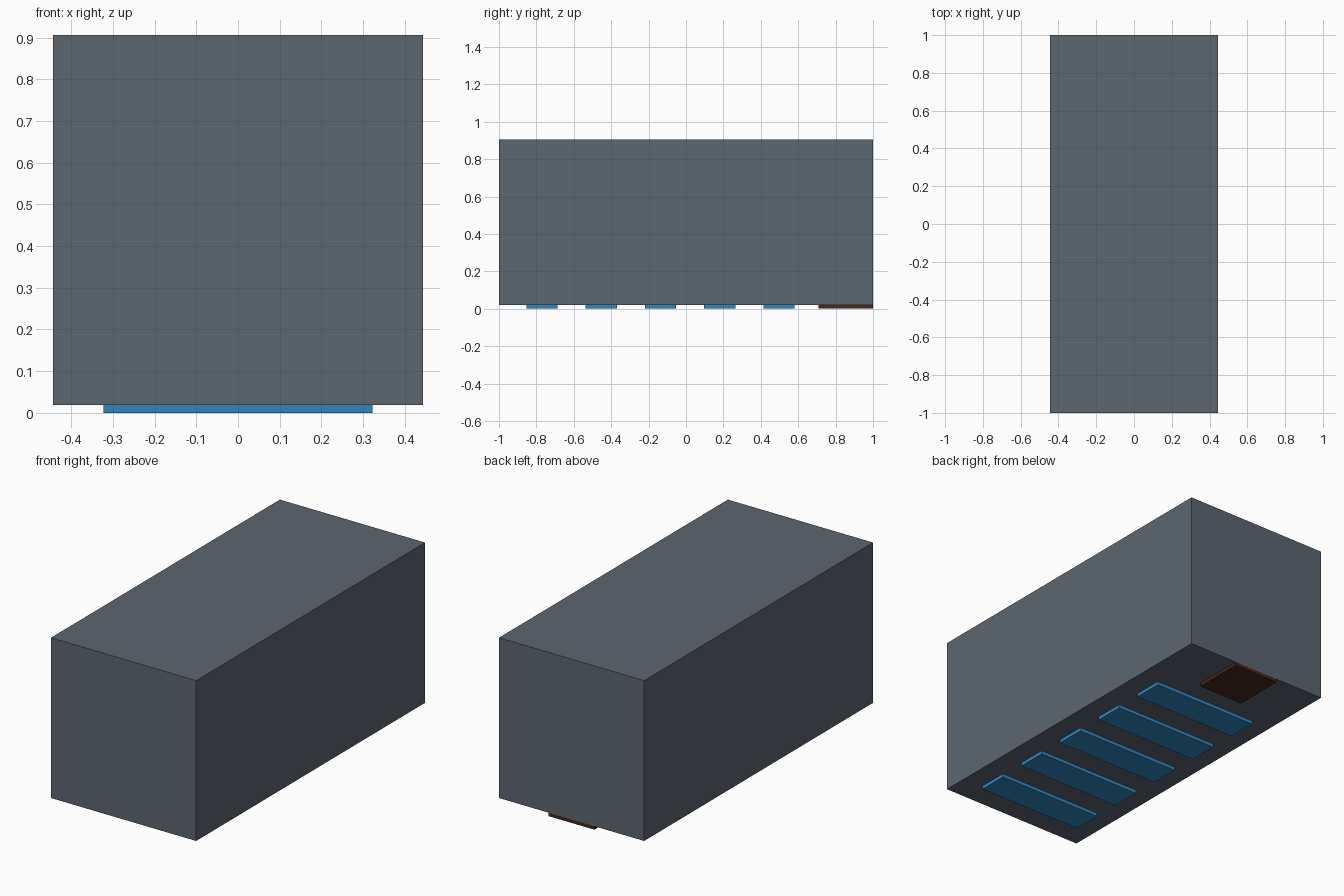
import bpy

if "Cube" in bpy.data.objects:
    bpy.data.objects.remove(bpy.data.objects["Cube"])


def material(name, color):
    mat = bpy.data.materials.new(name)
    mat.diffuse_color = (*color, 1.0)
    mat.use_nodes = True
    mat.node_tree.nodes["Principled BSDF"].inputs["Base Color"].default_value = mat.diffuse_color
    return mat


def box(name, x, y, z, mat):
    """Box from (min, max) ranges on each axis."""
    bpy.ops.mesh.primitive_cube_add(size=1, location=[(a + b) / 2 for a, b in (x, y, z)])
    obj = bpy.context.object
    obj.name = name
    obj.scale = [b - a for a, b in (x, y, z)]
    bpy.ops.object.transform_apply(location=False, rotation=False, scale=True)
    obj.data.materials.append(mat)
    return obj


slate = material("slate", (0.107, 0.133, 0.162))
blue = material("blue", (0.03, 0.24, 0.52))
brown = material("dark_brown", (0.06, 0.02, 0.01))

BASE = 0.019

# Main closed block
box("body", (-0.444, 0.444), (-1.0, 1.0), (BASE, 0.906), slate)

# Row of cross panels under the floor
for i in range(5):
    y = -0.77 + i * 0.3167
    box(f"floor_panel_{i + 1}", (-0.323, 0.323), (y - 0.0835, y + 0.0835), (0.0, BASE), blue)

# Pad flush with the back end
box("back_pad", (-0.14, 0.14), (0.709, 1.0), (0.0, BASE), brown)
